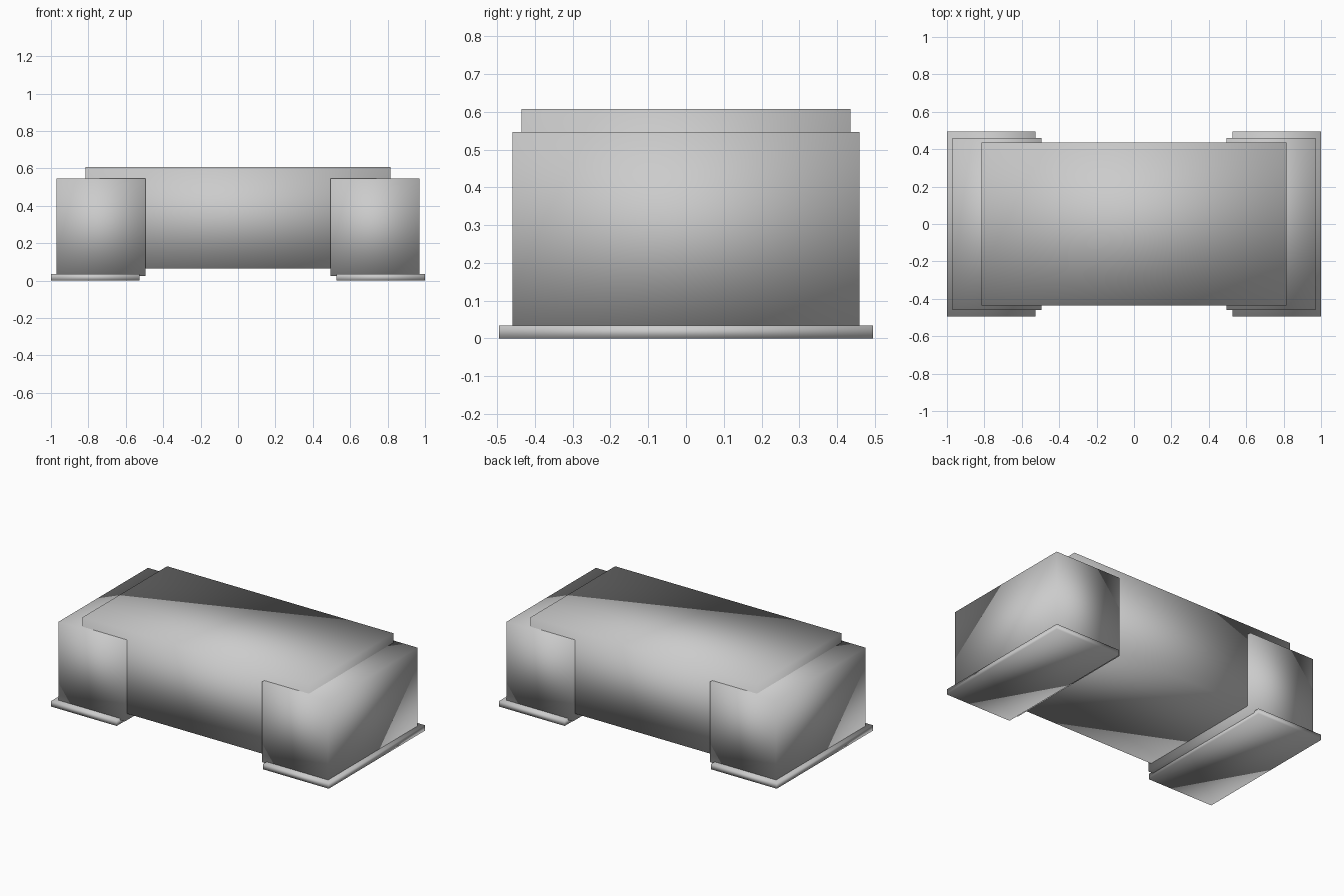
import bpy

# Remove the default cube
default = bpy.data.objects.get("Cube")
if default:
    bpy.data.objects.remove(default, do_unlink=True)

# Single grey material
GREY = (0.6, 0.6, 0.6, 1.0)
grey = bpy.data.materials.new("light_grey")
grey.use_nodes = True
grey.diffuse_color = GREY
grey.node_tree.nodes["Principled BSDF"].inputs["Base Color"].default_value = GREY


def smooth_box(name, x, y, z):
    """Box spanning the (min, max) ranges, with soft shading across its corners."""
    ranges = (x, y, z)
    bpy.ops.mesh.primitive_cube_add(size=1, location=[(a + b) / 2 for a, b in ranges])
    obj = bpy.context.object
    obj.name = obj.data.name = name
    obj.scale = [b - a for a, b in ranges]
    bpy.ops.object.transform_apply(location=False, rotation=False, scale=True)
    bpy.ops.object.shade_smooth()
    obj.data.materials.append(grey)
    return obj


def mirrored_pair(name, inner, outer, half_depth, z):
    """Matching boxes on the left (+x) and right (-x) ends."""
    for side, x in (("left", (inner, outer)), ("right", (-outer, -inner))):
        smooth_box(f"{side}_{name}", x, (-half_depth, half_depth), z)


# Long central block
smooth_box("central_body", (-0.815, 0.815), (-0.435, 0.435), (0.066, 0.607))

# End blocks wrapping the central block
mirrored_pair("end_block", 0.494, 0.97, 0.459, (0.024, 0.546))

# Thin base plates, set slightly outward under the end blocks
mirrored_pair("base_plate", 0.527, 1.0, 0.495, (0.0, 0.035))
